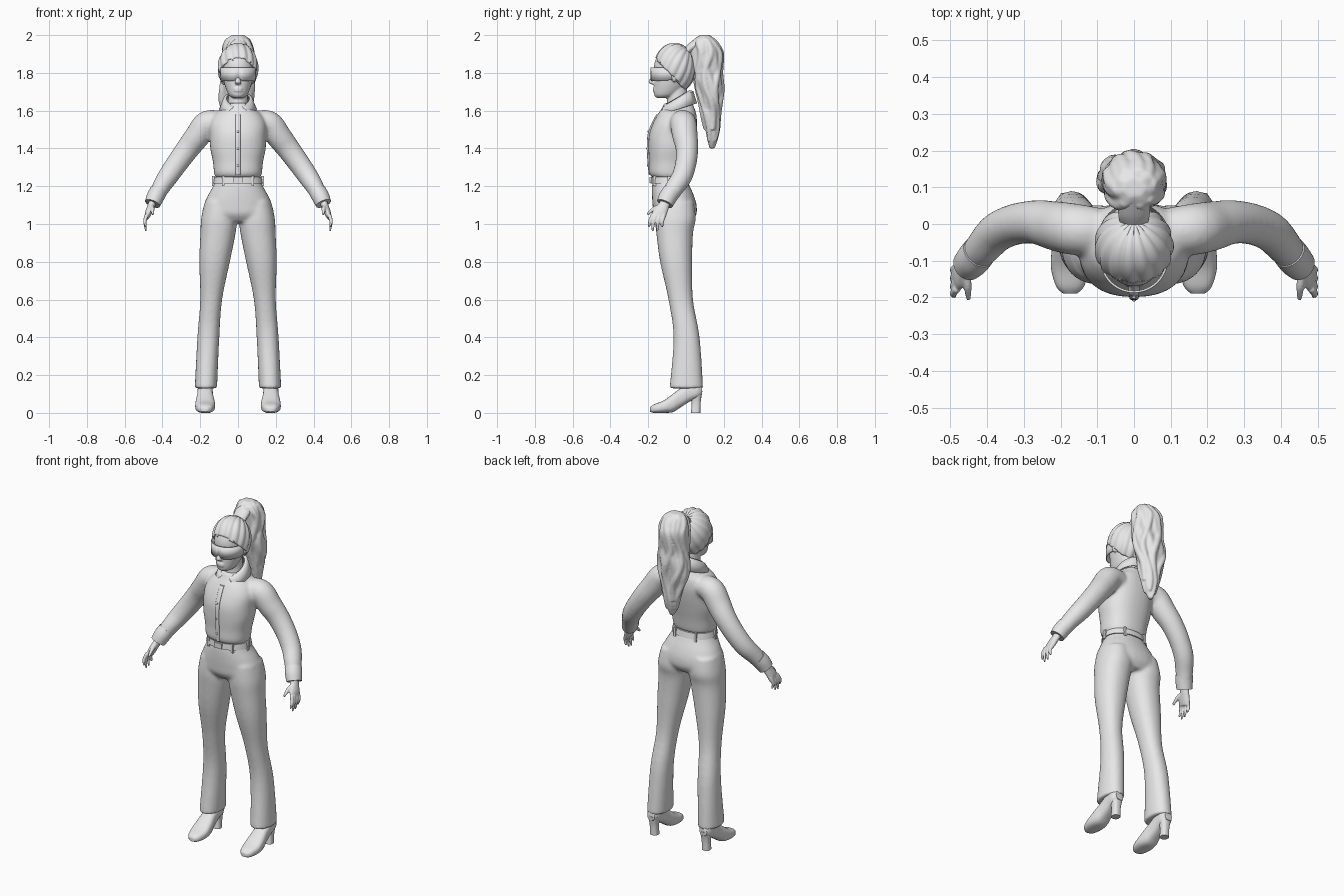
import bpy, bmesh, math
from mathutils import Vector, Matrix

cube = bpy.data.objects.get("Cube")
if cube:
    bpy.data.objects.remove(cube, do_unlink=True)

grey = bpy.data.materials.new("light_grey")
grey.use_nodes = True
grey.diffuse_color = (0.8, 0.8, 0.8, 1)
grey.node_tree.nodes["Principled BSDF"].inputs["Base Color"].default_value = grey.diffuse_color
X, Y, Z = Vector((1, 0, 0)), Vector((0, 1, 0)), Vector((0, 0, 1))


def finish(bm, name, voxel=0, relax=0, thickness=0, angle=50):
    """Turn a bmesh into a shaded object, optionally fusing its parts."""
    bmesh.ops.recalc_face_normals(bm, faces=bm.faces)
    mesh = bpy.data.meshes.new(name)
    bm.to_mesh(mesh)
    bm.free()
    mesh.materials.append(grey)
    ob = bpy.data.objects.new(name, mesh)
    bpy.context.collection.objects.link(ob)
    bpy.ops.object.select_all(action='DESELECT')
    ob.select_set(True)
    bpy.context.view_layer.objects.active = ob
    bpy.ops.object.shade_smooth_by_angle(angle=math.radians(angle))
    if thickness:
        mod = ob.modifiers.new("Thickness", 'SOLIDIFY')
        mod.thickness, mod.offset = thickness, 0
    if voxel:
        mod = ob.modifiers.new("Fuse", 'REMESH')
        mod.mode, mod.voxel_size, mod.use_smooth_shade = 'VOXEL', voxel, True
        mod = ob.modifiers.new("Relax", 'SMOOTH')
        mod.factor, mod.iterations = 0.5, relax
    return ob


def spline(rows, steps=5):
    """Smooth curve through rows of numbers."""
    pts = [rows[0], *rows, rows[-1]]
    out = []
    for a, b, c, d in zip(pts, pts[1:], pts[2:], pts[3:]):
        for k in range(steps):
            t = k / steps
            out.append([q + t * (r - p) / 2 + t * t * (p - 2.5 * q + 2 * r - s / 2)
                        + t ** 3 * (1.5 * (q - r) + (s - p) / 2) for p, q, r, s in zip(a, b, c, d)])
    return out + [list(rows[-1])]


def loft(bm, rows, axes=(X, Y), power=2, sides=32, ripple=None, side=1):
    """Skin rounded rings (x, y, z, radius, radius); axes=None follows the path."""
    rows = [(r[0] * side, *r[1:]) for r in rows]
    path = spline(rows)
    rings = []
    for i, (x, y, z, ra, rb) in enumerate(path):
        if axes:
            u, v = axes
        else:
            t = Vector(path[min(i + 1, len(path) - 1)][:3]) - Vector(path[max(i - 1, 0)][:3])
            u = Y.cross(t).normalized()
            v = t.cross(u).normalized()
        ring = []
        for k in range(sides):
            a = math.tau * k / sides
            c, s = math.cos(a), math.sin(a)
            f = ripple(a, z) if ripple else 1
            c, s = (math.copysign(abs(w) ** (2 / power), w) * f for w in (c, s))
            ring.append(bm.verts.new(Vector((x, y, z)) + u * c * ra + v * s * rb))
        rings.append(ring)
    for p, q in zip(rings, rings[1:]):
        for k in range(sides):
            j = (k + 1) % sides
            bm.faces.new((p[k], p[j], q[j], q[k]))
    bm.faces.new(rings[0])
    bm.faces.new(rings[-1])


def pair(bm, rows, **kw):
    for side in (1, -1):
        loft(bm, rows, side=side, **kw)


def level(z, front, back, width):
    return (0, (front + back) / 2, z, width, (back - front) / 2)


def blob(bm, centre, size, box=False):
    m = Matrix.Translation(centre) @ Matrix.Diagonal((*size, 1))
    if box:
        bmesh.ops.create_cube(bm, size=2, matrix=m)
    else:
        bmesh.ops.create_uvsphere(bm, u_segments=20, v_segments=12, radius=1, matrix=m)


# Trousers: hips and two flared legs
bm = bmesh.new()
loft(bm, [level(1.235, -.175, .005, .118), level(1.2, -.18, .02, .132), level(1.15, -.18, .042, .16),
          level(1.1, -.177, .056, .18), level(1.05, -.17, .055, .185), level(1.01, -.14, .03, .12)], power=2.2)
pair(bm, [(.095, -.06, 1.12, .08, .1), (.1, -.056, 1.03, .095, .108), (.106, -.06, .95, .093, .097),
          (.124, -.052, .8, .081, .085), (.142, -.028, .6, .058, .065), (.157, .003, .4, .058, .069),
          (.17, .002, .13, .059, .089)], power=2.2)
finish(bm, "trousers", voxel=.009, relax=6)

# Shirt: body and sleeves
bm = bmesh.new()
loft(bm, [level(1.245, -.178, .005, .119), level(1.27, -.195, .012, .127), level(1.33, -.196, .022, .133),
          level(1.4, -.199, .037, .147), level(1.47, -.196, .051, .15), level(1.53, -.176, .058, .15),
          level(1.58, -.15, .055, .125), level(1.61, -.13, .046, .085), level(1.64, -.115, .035, .06)], power=2.3)
pair(bm, [(.1, -.02, 1.54, .06, .065), (.165, -.014, 1.53, .069, .07), (.215, -.005, 1.465, .067, .067),
          (.265, .005, 1.4, .062, .06), (.32, 0, 1.325, .058, .056), (.372, -.022, 1.25, .054, .054),
          (.41, -.062, 1.19, .047, .05), (.44, -.098, 1.13, .04, .042)], axes=None)
finish(bm, "shirt", voxel=.009, relax=6)

# Shirt cuffs
bm = bmesh.new()
pair(bm, [(.422, -.076, 1.172, .046, .048), (.438, -.096, 1.142, .046, .048),
          (.453, -.112, 1.108, .042, .044)], axes=None)
finish(bm, "cuffs")

# Button placket and buttons
bm = bmesh.new()
loft(bm, [(0, -.187, 1.26, .013, .01), (0, -.194, 1.33, .013, .01), (0, -.197, 1.4, .013, .01),
          (0, -.194, 1.47, .013, .01), (0, -.174, 1.53, .013, .01), (0, -.147, 1.58, .013, .01)], power=4, sides=16)
finish(bm, "placket")
bm = bmesh.new()
for z, y in ((1.31, -.203), (1.4, -.207), (1.49, -.2)):
    blob(bm, (0, y, z), (.006, .004, .006))
finish(bm, "buttons")

# Folded collar with two points
bm = bmesh.new()
strips = []
count = 40
for k in range(count + 1):
    f = k / count
    strip = []
    for start, rx, ry, z, tilt in ((.2, .06, .066, 1.665, .04), (.4, .075, .083, 1.655, .045),
                                   (.65, .096, .102, 1.606, .032)):
        a = start + f * (math.tau - 2 * start)
        strip.append(bm.verts.new((rx * math.sin(a), -.047 - ry * math.cos(a), z - tilt * math.cos(a))))
    strips.append(strip)
for p, q in zip(strips, strips[1:]):
    for j in (0, 1):
        bm.faces.new((p[j], q[j], q[j + 1], p[j + 1]))
finish(bm, "collar", thickness=.008)

# Belt, buckle and loops
bm = bmesh.new()
loft(bm, [level(1.215, -.187, .02, .131), level(1.25, -.184, .013, .124)], power=2.2, sides=48)
finish(bm, "belt")
bm = bmesh.new()
blob(bm, (0, -.187, 1.232), (.024, .006, .016), box=True)
finish(bm, "buckle")
bm = bmesh.new()
for a in (.65, 1.5, 2.6):
    for side in (1, -1):
        blob(bm, (side * .13 * math.sin(a), -.084 - .104 * math.cos(a), 1.228), (.007, .007, .027), box=True)
finish(bm, "belt_loops")

# Hands with palm, four fingers and thumb
bm = bmesh.new()
pair(bm, [(.444, -.1, 1.14, .022, .028), (.458, -.116, 1.1, .02, .029), (.474, -.138, 1.06, .018, .038),
          (.483, -.148, 1.032, .012, .037)], axes=None, sides=20)
for i, (tip_y, tip_z) in enumerate(((-.197, .985), (-.177, .962), (-.152, .964), (-.126, .983))):
    y = -.176 + .02 * i
    pair(bm, [(.482, y, 1.05, .011, .011), (.493, (y + tip_y) / 2 - .004, 1.015, .009, .0095),
              (.487, tip_y, tip_z, .005, .006)], axes=None, sides=12)
pair(bm, [(.458, -.13, 1.095, .012, .013), (.453, -.17, 1.08, .011, .012), (.451, -.206, 1.05, .006, .006)],
     axes=None, sides=12)
finish(bm, "hands", voxel=.0045, relax=2)

# Shoes and block heels
bm = bmesh.new()
profile = ((-.19, .006, .03, .018), (-.17, 0, .045, .038), (-.12, 0, .065, .052), (-.07, .004, .1, .05),
           (-.03, .028, .13, .043), (.02, .06, .16, .04), (.06, .078, .16, .038), (.085, .095, .14, .024))
pair(bm, [(.174, y, (lo + hi) / 2, w, (hi - lo) / 2) for y, lo, hi, w in profile], axes=(X, Z), power=2.6)
finish(bm, "shoes")
bm = bmesh.new()
pair(bm, [(.173, .053, .115, .036, .034), (.173, .054, .06, .024, .024), (.173, .051, 0, .024, .025)], power=2.6)
finish(bm, "heels")

# Head, neck, nose, lips and ears
bm = bmesh.new()
loft(bm, [level(1.667, -.155, -.08, .028), level(1.685, -.169, -.04, .05), level(1.73, -.17, 0, .069),
          level(1.78, -.168, .02, .08), level(1.84, -.169, .026, .084), level(1.89, -.15, .015, .074),
          level(1.925, -.115, -.01, .045)])
loft(bm, [(0, -.045, 1.6, .058, .06), (0, -.045, 1.66, .052, .055), (0, -.045, 1.73, .05, .05)])
loft(bm, [(0, -.164, 1.8, .007, .008), (0, -.177, 1.77, .011, .014), (0, -.182, 1.75, .017, .017),
          (0, -.172, 1.739, .012, .01)], sides=16)
for z in (1.717, 1.706):
    blob(bm, (0, -.165, z), (.024, .012, .006))
for side in (1, -1):
    blob(bm, (side * .085, -.062, 1.783), (.013, .017, .032))
finish(bm, "head", voxel=.005, relax=3)

# Wraparound visor, raised over the nose
bm = bmesh.new()
edge = []
for k in range(-24, 25):
    a = k / 24 * 2
    x, y = .09 * math.sin(a), -.095 - .09 * math.cos(a)
    low = 1.756 + .02 * math.exp(-(a / .16) ** 2) + .008 * (a / 2) ** 2
    edge.append((bm.verts.new((x, y, low)), bm.verts.new((x, y, 1.828))))
for p, q in zip(edge, edge[1:]):
    bm.faces.new((p[0], q[0], q[1], p[1]))
finish(bm, "visor", thickness=.006)

# Swept-back hair, ridged toward the tie
bm = bmesh.new()
bmesh.ops.create_uvsphere(bm, u_segments=96, v_segments=40, radius=1)
turn = Matrix.Rotation(math.radians(-38), 3, 'X')
for v in bm.verts:
    a = math.atan2(v.co.y, v.co.x)
    ridge = 1 + .03 * math.hypot(v.co.x, v.co.y) * math.cos(15 * a + 2 * v.co.z)
    p = turn @ v.co * ridge
    v.co = (p.x * .1, -.06 + p.y * .103, 1.825 + p.z * .127)
front = [f for f in bm.faces if f.calc_center_median().z < 1.88 - 1.1 * (f.calc_center_median().y + .16)]
bmesh.ops.delete(bm, geom=front, context='FACES')
finish(bm, "hair", thickness=.012)

# Hair tie
bm = bmesh.new()
loft(bm, [(0, -.005, 1.9, .035, .035), (0, .02, 1.93, .042, .03), (0, .06, 1.955, .045, .035)], axes=(X, Z))
finish(bm, "hair_tie")

# Wavy ponytail with loose locks
tail = [(0, .1, 2, .03, .025), (0, .098, 1.985, .052, .045), (0, .103, 1.95, .072, .068),
        (0, .112, 1.9, .081, .08), (0, .115, 1.8, .08, .075), (-.005, .124, 1.72, .088, .068),
        (-.01, .13, 1.65, .084, .056), (-.006, .13, 1.58, .066, .046), (0, .137, 1.5, .046, .034),
        (0, .136, 1.44, .03, .022), (0, .136, 1.4, .008, .008)]
bm = bmesh.new()
loft(bm, tail, sides=64, ripple=lambda a, z: 1 + .07 * math.cos(7 * a + 2.5 * math.sin(14 * z)))
for i in range(8):
    lock = []
    for x, y, z, rx, ry in tail[1:9 + i % 3]:
        a = math.tau * i / 8 + .35 * math.sin(17 * z + i)
        size = .008 + .15 * rx
        lock.append((x + .88 * rx * math.cos(a), y + .88 * ry * math.sin(a), z, size, size))
    loft(bm, lock, sides=14)
finish(bm, "ponytail", voxel=.006, relax=2)
